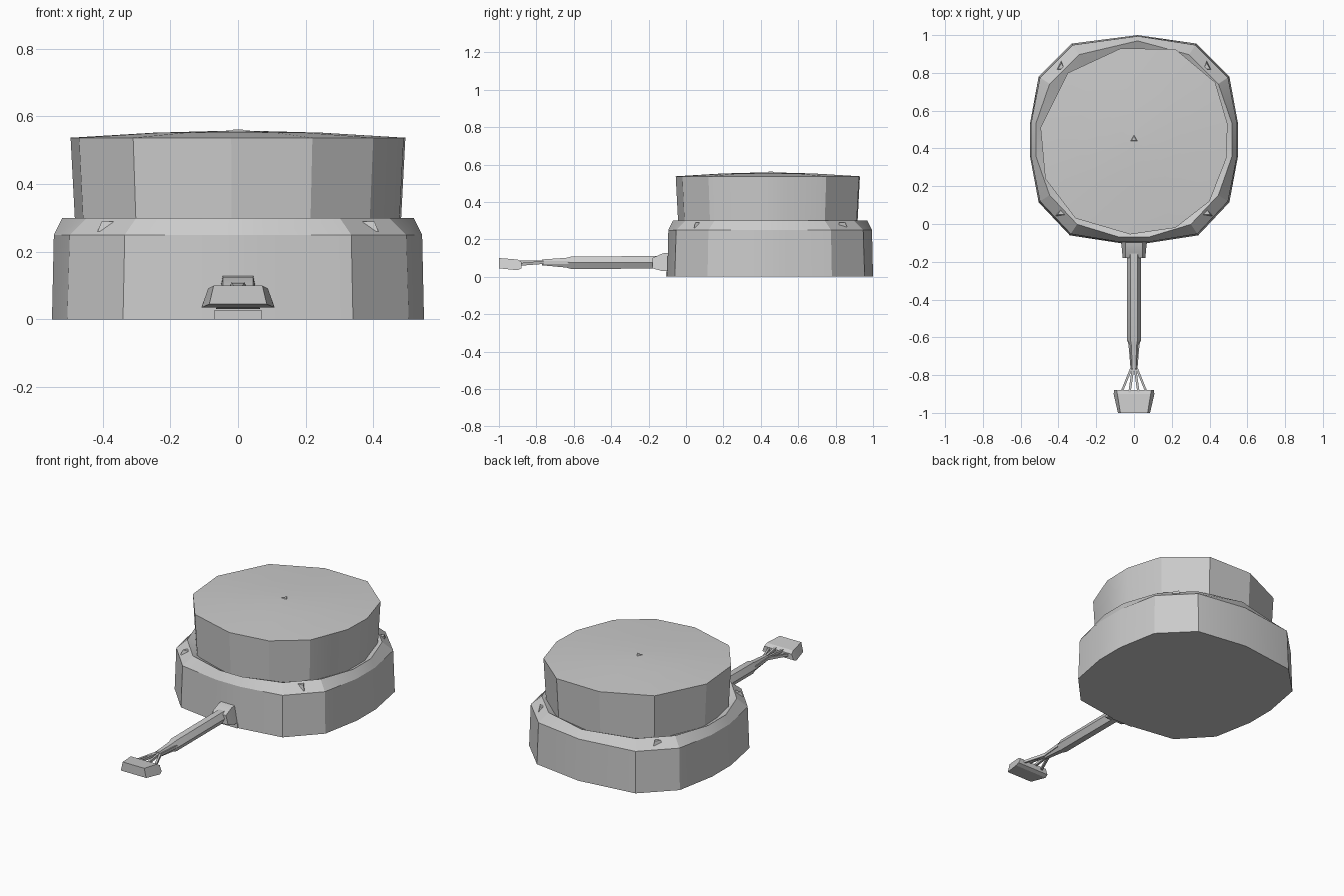
import bpy, bmesh, math
from mathutils import Vector

cube = bpy.data.objects.get("Cube")
if cube:
    bpy.data.objects.remove(cube)

grey = bpy.data.materials.new("plain grey")
grey.use_nodes = True
grey.diffuse_color = (0.6, 0.6, 0.6, 1)
grey.node_tree.nodes["Principled BSDF"].inputs["Base Color"].default_value = (0.6, 0.6, 0.6, 1)


def loft(name, rings, angle=20):
    """Skin a list of equal-length rings and cap both ends."""
    bm = bmesh.new()
    rows = [[bm.verts.new(p) for p in ring] for ring in rings]
    n = len(rows[0])
    for a, b in zip(rows, rows[1:]):
        for i in range(n):
            j = (i + 1) % n
            bm.faces.new((a[i], a[j], b[j], b[i]))
    for cap in (rows[0], rows[-1]):
        if n > 2:
            bm.faces.new(cap)
    bmesh.ops.recalc_face_normals(bm, faces=bm.faces)
    mesh = bpy.data.meshes.new(name)
    bm.to_mesh(mesh)
    bm.free()
    mesh.materials.append(grey)
    ob = bpy.data.objects.new(name, mesh)
    bpy.context.collection.objects.link(ob)
    bpy.ops.object.select_all(action='DESELECT')
    ob.select_set(True)
    bpy.context.view_layer.objects.active = ob
    bpy.ops.object.shade_smooth_by_angle(angle=math.radians(angle))
    return ob


def polygon(x, z, y, rx, rz, sides, turn=0.5):
    """Polygon facing along y."""
    steps = [math.tau * (i + turn) / sides for i in range(sides)]
    return [(x + rx * math.cos(t), y, z + rz * math.sin(t)) for t in steps]


def trapezoid(y, top, bottom, z0, z1):
    return [(-bottom, y, z0), (bottom, y, z0), (top, y, z1), (-top, y, z1)]


MID_Y = 0.445

# Rounded-square base with chamfered corners and a sunken ledge
outline = [(0.08, -0.545), (0.34, -0.505), (0.505, -0.33), (0.55, -0.09),
           (0.55, 0.09), (0.505, 0.335), (0.33, 0.51), (0.02, 0.555)]
outline += [(-x, y) for x, y in reversed(outline[:-1])]


def base_ring(z, side, corner):
    ring = []
    for x, y in outline:
        s = corner if min(abs(x), abs(y)) > 0.3 else side
        ring.append((x * s, MID_Y + y * s, z))
    return ring


ledge = []
for x, y in outline:
    d = Vector((x, y)).normalized() * 0.46
    ledge.append((d.x, MID_Y + d.y, 0.265))
loft("base", [base_ring(0, 1, 1), base_ring(0.25, 0.99, 0.985),
              base_ring(0.30, 0.945, 0.885), ledge])

# Upper drum with a shallow domed lid
drum = [(-0.02, -0.055), (0.22, -0.02), (0.40, 0.12), (0.49, 0.35), (0.495, 0.53),
        (0.43, 0.75), (0.22, 0.925), (-0.07, 0.93), (-0.35, 0.80), (-0.495, 0.51),
        (-0.47, 0.24), (-0.31, 0.03)]


def drum_ring(z, s):
    return [(x * s, 0.44 + (y - 0.44) * s, z) for x, y in drum]


loft("drum", [drum_ring(0.255, 0.97), drum_ring(0.537, 1.0), drum_ring(0.552, 0.5),
              drum_ring(0.558, 0.05)])


def peg(name, x, y, z, r, h):
    """Small three-sided peg."""
    def ring(k, zz):
        return [(x + k * math.sin(math.tau * i / 3), y + k * math.cos(math.tau * i / 3), zz)
                for i in range(3)]
    loft(name, [ring(r, z), ring(r * 0.6, z + h)])


# Lid marker and four corner pegs
peg("lid_marker", 0, 0.45, 0.556, 0.024, 0.006)
for side, sx in (("left", 1), ("right", -1)):
    for end, y in (("front", 0.06), ("back", 0.83)):
        peg(f"{end}_{side}_peg", sx * 0.385, y, 0.26, 0.035, 0.03)

# Cable outlet, with a thin plate below it
loft("cable_outlet", [trapezoid(-0.08, 0.045, 0.065, 0.03, 0.13),
                      trapezoid(-0.125, 0.045, 0.065, 0.03, 0.125),
                      trapezoid(-0.18, 0.045, 0.06, 0.045, 0.10)])
loft("outlet_plate", [trapezoid(-0.10, 0.07, 0.07, 0, 0.028),
                      trapezoid(-0.107, 0.07, 0.07, 0, 0.028)])

# Cable, tapering toward the split
loft("cable", [polygon(0, z, y, rx, rz, 6, 0) for y, z, rx, rz in
               ((-0.15, 0.077, 0.037, 0.039), (-0.615, 0.075, 0.037, 0.038),
                (-0.64, 0.075, 0.028, 0.03), (-0.77, 0.077, 0.018, 0.018))])

# Wires fanning out into the plug
for i, (x, z) in enumerate(((-0.07, 0.065), (-0.025, 0.08), (0.025, 0.08), (0.07, 0.065))):
    loft(f"wire_{i + 1}", [polygon(x * 0.35, 0.077, -0.62, 0.009, 0.012, 4),
                           polygon(x * 0.18, 0.077, -0.76, 0.009, 0.012, 4),
                           polygon(x, z, -0.90, 0.009, 0.010, 4)])

# Plug
loft("plug", [trapezoid(-0.88, 0.092, 0.105, 0.045, 0.078),
              trapezoid(-0.90, 0.088, 0.108, 0.035, 0.092),
              trapezoid(-1.0, 0.072, 0.085, 0.045, 0.10)])
